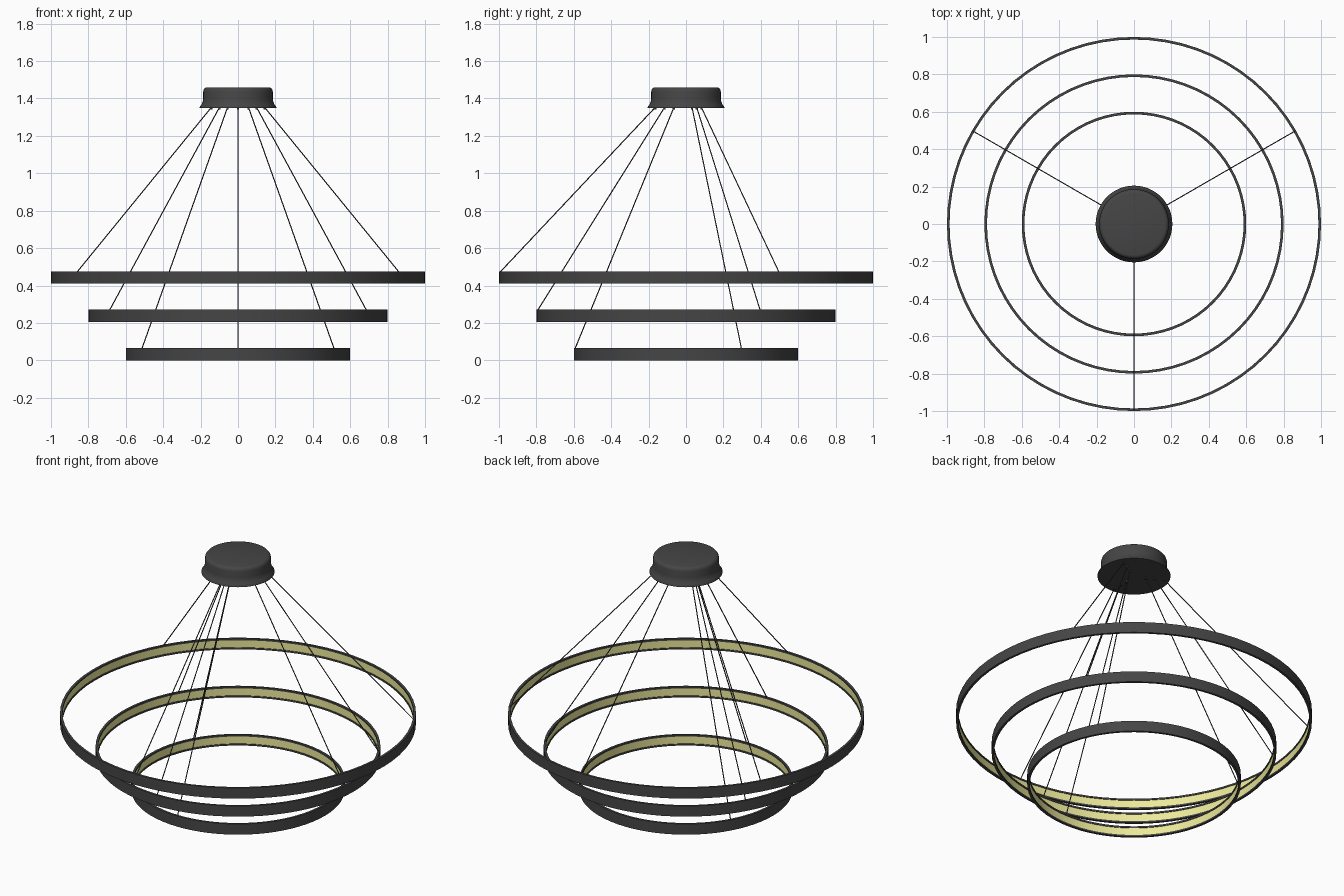
import bpy, bmesh, math
from mathutils import Vector

if "Cube" in bpy.data.objects:
    bpy.data.objects.remove(bpy.data.objects["Cube"])


def material(name, rgb):
    m = bpy.data.materials.new(name)
    m.diffuse_color = (*rgb, 1)
    m.use_nodes = True
    m.node_tree.nodes["Principled BSDF"].inputs["Base Color"].default_value = m.diffuse_color
    return m


dark = material("dark_metal", (0.06, 0.06, 0.06))
glow = material("warm_diffuser", (0.83, 0.81, 0.32))


def lathe(name, profile, mat, closed, segments=72):
    """Revolve (radius, z) points around z."""
    bm = bmesh.new()
    vs = [bm.verts.new((r, 0, z)) for r, z in profile]
    pairs = list(zip(vs, vs[1:])) + ([(vs[-1], vs[0])] if closed else [])
    edges = [bm.edges.new(p) for p in pairs]
    bmesh.ops.spin(bm, geom=vs + edges, axis=(0, 0, 1), cent=(0, 0, 0),
                   angle=math.tau, steps=segments)
    bmesh.ops.remove_doubles(bm, verts=bm.verts, dist=1e-5)
    bmesh.ops.recalc_face_normals(bm, faces=bm.faces)
    return finish(name, bm, mat)


def finish(name, bm, mat):
    me = bpy.data.meshes.new(name)
    bm.to_mesh(me)
    bm.free()
    me.materials.append(mat)
    ob = bpy.data.objects.new(name, me)
    bpy.context.collection.objects.link(ob)
    bpy.ops.object.select_all(action='DESELECT')
    ob.select_set(True)
    bpy.context.view_layer.objects.active = ob
    bpy.ops.object.shade_smooth_by_angle(angle=math.radians(35))
    return ob


def rod(name, a, b, radius, mat, sides=10):
    """Cylinder between two points."""
    a, b = Vector(a), Vector(b)
    bm = bmesh.new()
    bmesh.ops.create_cone(bm, cap_ends=True, segments=sides, radius1=radius,
                          radius2=radius, depth=(b - a).length)
    ob = finish(name, bm, mat)
    ob.location = (a + b) / 2
    ob.rotation_euler = (b - a).to_track_quat('Z', 'Y').to_euler()
    return ob


# ceiling canopy: flared foot, straight wall, rounded top edge
lathe("canopy", [(0, 1.35), (0.205, 1.35), (0.205, 1.354), (0.196, 1.367),
                 (0.189, 1.382), (0.186, 1.40), (0.186, 1.437), (0.183, 1.449),
                 (0.176, 1.457), (0.165, 1.46), (0, 1.46)], dark, False)

H, T, LIP, REC = 0.066, 0.014, 0.010, 0.004
tiers = [("large", 1.0, 0.41, 0.165), ("medium", 0.8, 0.205, 0.115),
         ("small", 0.6, 0.0, 0.065)]
for tier, R, z, top_r in tiers:
    ri = R - T
    # channel-shaped ring, open towards the centre
    lathe(tier + "_ring", [(R, z), (R, z + H), (ri, z + H), (ri, z + H - LIP),
                           (R - 0.004, z + H - LIP), (R - 0.004, z + LIP),
                           (ri, z + LIP), (ri, z)], dark, True)
    # glowing strip set into the channel
    a, b = ri + REC, R - 0.005
    lathe(tier + "_light_strip", [(a, z + LIP), (b, z + LIP),
                                  (b, z + H - LIP), (a, z + H - LIP)], glow, True)
    # three suspension wires with small ferrules at the canopy
    for i, deg in enumerate((-90, 30, 150)):
        d = Vector((math.cos(math.radians(deg)), math.sin(math.radians(deg)), 0))
        top = d * top_r + Vector((0, 0, 1.352))
        end = d * (R - T / 2) + Vector((0, 0, z + H - 0.003))
        rod(f"{tier}_wire_{i}", top, end, 0.003, dark)
        rod(f"{tier}_ferrule_{i}", top, top - Vector((0, 0, 0.012)), 0.006, dark, 12)
